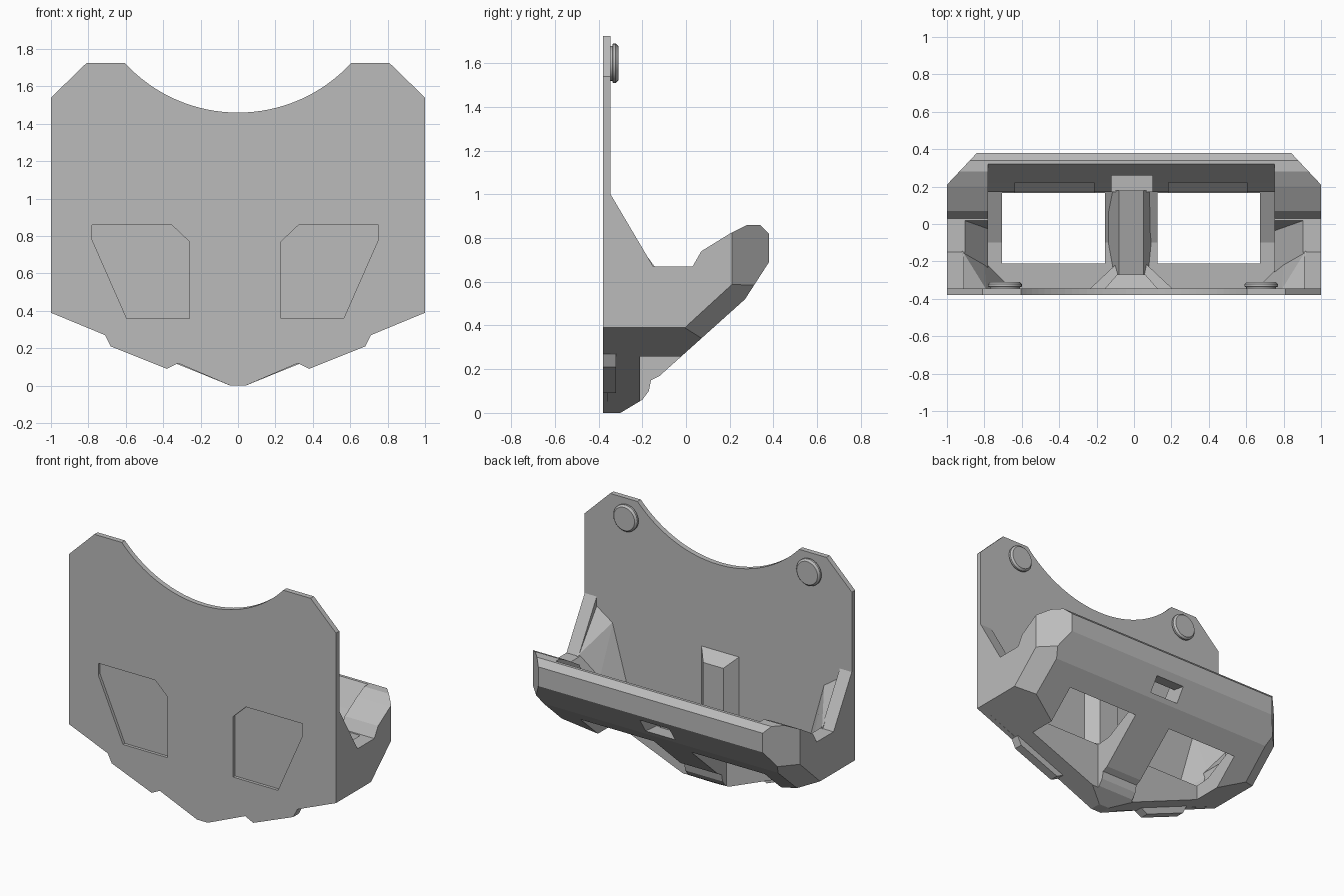
import bpy, bmesh, math
from mathutils import Vector

cube = bpy.data.objects.get("Cube")
if cube:
    bpy.data.objects.remove(cube, do_unlink=True)

grey = bpy.data.materials.new("plain_grey")
grey.use_nodes = True
grey.diffuse_color = (0.5, 0.5, 0.5, 1)
grey.node_tree.nodes["Principled BSDF"].inputs["Base Color"].default_value = (0.5, 0.5, 0.5, 1)


def finish(name, bm):
    bmesh.ops.recalc_face_normals(bm, faces=bm.faces[:])
    me = bpy.data.meshes.new(name)
    bm.to_mesh(me)
    bm.free()
    me.materials.append(grey)
    ob = bpy.data.objects.new(name, me)
    bpy.context.collection.objects.link(ob)
    return ob


def loft(name, a, b, planes=()):
    """Solid between two matching 3D outlines, optionally trimmed by planes."""
    bm = bmesh.new()
    va = [bm.verts.new(p) for p in a]
    vb = [bm.verts.new(p) for p in b]
    bm.faces.new(va)
    bm.faces.new(vb[::-1])
    n = len(va)
    for i in range(n):
        j = (i + 1) % n
        bm.faces.new((va[i], vb[i], vb[j], va[j]))
    for co, no in planes:
        geom = bm.verts[:] + bm.edges[:] + bm.faces[:]
        cut = bmesh.ops.bisect_plane(bm, geom=geom, plane_co=co, plane_no=no, clear_outer=True)
        edges = [e for e in cut["geom_cut"] if isinstance(e, bmesh.types.BMEdge)]
        bmesh.ops.holes_fill(bm, edges=edges, sides=0)
    return finish(name, bm)


def prism_x(name, yz, x0, x1, planes=()):
    return loft(name, [(x0, y, z) for y, z in yz], [(x1, y, z) for y, z in yz], planes)


def prism_y(name, xz, y0, y1):
    return loft(name, [(x, y0, z) for x, z in xz], [(x, y1, z) for x, z in xz])


def box(name, x0, x1, y0, y1, z0, z1):
    return prism_x(name, [(y0, z0), (y1, z0), (y1, z1), (y0, z1)], x0, x1)


def hull(name, pts):
    bm = bmesh.new()
    for p in pts:
        bm.verts.new(p)
    bmesh.ops.convex_hull(bm, input=bm.verts[:])
    return finish(name, bm)


def boolean(ob, tool, op="DIFFERENCE"):
    mod = ob.modifiers.new("cut", "BOOLEAN")
    mod.operation, mod.solver, mod.object = op, "EXACT", tool
    with bpy.context.temp_override(object=ob, active_object=ob, selected_objects=[ob]):
        bpy.ops.object.modifier_apply(modifier=mod.name)
    bpy.data.objects.remove(tool, do_unlink=True)


SHIFT = -0.015   # inner features sit slightly off centre

# Upright plate with a scooped top and stepped V-shaped bottom
RADIUS, SPAN, STEPS = 0.823, 0.826, 32
half = [(0.04, 0), (0.32, 0.12), (0.38, 0.09), (0.68, 0.21), (0.71, 0.27),
        (1, 0.39), (1, 1.54), (0.81, 1.725), (0.605, 1.725)]
arc = []
for i in range(1, STEPS):
    t = SPAN - 2 * SPAN * i / STEPS
    arc.append((RADIUS * math.sin(t), 2.283 - RADIUS * math.cos(t)))
plate = prism_y("back_plate", half + arc + [(-x, z) for x, z in half[::-1]], -0.38, -0.345)

window = [(0.245, 0.77), (0.34, 0.86), (0.765, 0.86), (0.765, 0.78), (0.58, 0.36), (0.245, 0.36)]
for s in (1, -1):
    boolean(plate, prism_y("window_cutter", [(s * x + SHIFT, z) for x, z in window], -0.5, -0.2))

# Cradle: side profile crossed with the V-shaped underside
side = [(-0.36, 1.02), (-0.345, 1.0), (-0.15, 0.67), (0.03, 0.67), (0.07, 0.74), (0.2, 0.82),
        (0.28, 0.86), (0.34, 0.86), (0.38, 0.82), (0.38, 0.69), (0.27, 0.52), (-0.12, 0.17),
        (-0.16, 0.15), (-0.17, 0.1), (-0.2, 0.06), (-0.3, 0), (-0.36, 0)]
trims = []
for s in (1, -1):
    trims.append((Vector((s, 0.21, 0.6)), Vector((s * 0.17, 0.16, 0)).normalized()))
    trims.append((Vector((s, 0, 0.395)), Vector((s * 0.6, 0.55, -0.6)).normalized()))
cradle = prism_x("cradle", side, -1, 1, trims)
vee = [(-0.04, 0), (0.04, 0), (1.2, 0.471), (1.2, 1.5), (-1.2, 1.5), (-1.2, 0.471)]
boolean(cradle, prism_y("vee_tool", vee, -0.6, 0.6), "INTERSECT")

# Hollow interior
cavity = [(-0.345, 0.36), (-0.1, 0.38), (0.17, 0.52), (0.17, 0.64), (0.22, 0.71),
          (0.32, 0.86), (0.32, 1.2), (-0.345, 1.2)]
boolean(cradle, prism_x("cavity_cutter", cavity, -0.765 + SHIFT, 0.765 + SHIFT))
low = [(-0.74, -0.345, 0.45), (0.74, -0.345, 0.45), (0.74, -0.04, 0.45), (-0.74, -0.04, 0.45)]
high = [(-0.91, -0.345, 0.68), (0.91, -0.345, 0.68), (0.91, 0.02, 0.68), (-0.91, 0.02, 0.68)]
boolean(cradle, loft("wall_cutter", low, high))
boolean(cradle, box("upper_wall_cutter", -0.91, 0.91, -0.345, 0.02, 0.675, 1.3))

# Floor openings and finger recesses under the lip
recess = [(0.1, 0.47), (0.17, 0.47), (0.27, 0.58), (0.27, 0.61), (0.22, 0.72), (0.1, 0.72)]
for s in (1, -1):
    xs = sorted((s * 0.14 + SHIFT, s * 0.69 + SHIFT))
    boolean(cradle, box("floor_cutter", xs[0], xs[1], -0.21, 0.165, -0.2, 0.7))
    xs = sorted((s * 0.2 + SHIFT, s * 0.62 + SHIFT))
    boolean(cradle, prism_x("recess_cutter", recess, xs[0], xs[1]))

# Slot through the middle of the lip
slot = [(0.1, 0.54), (0.17, 0.54), (0.45, 0.56), (0.45, 0.63), (0.26, 0.66), (0.26, 0.8), (0.1, 0.8)]
boolean(cradle, prism_x("slot_cutter", slot, -0.12, 0.1))

# Central rib, its foot and the post on the plate
rib_a = [(-0.155, -0.28, 0.25), (0.125, -0.28, 0.25), (0.05, -0.28, 0.42), (-0.08, -0.28, 0.42)]
rib_b = [(-0.155, 0.18, 0.48), (0.125, 0.18, 0.48), (0.05, 0.18, 0.56), (-0.08, 0.18, 0.56)]
loft("centre_rib", rib_a, rib_b)
loft("rib_foot",
     [(-0.24, -0.35, 0.3), (0.21, -0.35, 0.3), (0.21, -0.35, 0.42), (-0.24, -0.35, 0.42)],
     [(-0.08, -0.2, 0.3), (0.05, -0.2, 0.3), (0.05, -0.2, 0.4), (-0.08, -0.2, 0.4)])
loft("plate_post",
     [(-0.16, -0.35, 0.3), (0.13, -0.35, 0.3), (0.13, -0.35, 0.88), (-0.16, -0.35, 0.88)],
     [(-0.09, -0.27, 0.3), (0.06, -0.27, 0.3), (0.06, -0.27, 0.81), (-0.09, -0.27, 0.81)])

for s, word in ((1, "left"), (-1, "right")):
    # Corner gussets between side wall and plate
    pts = [(0.92, -0.35, 0.95), (0.79, -0.35, 0.86), (0.65, -0.35, 0.36), (0.8, -0.2, 0.48),
           (0.92, -0.14, 0.665), (0.92, -0.14, 0.4), (0.92, -0.35, 0.4)]
    hull(word + "_gusset", [(s * x, y, z) for x, y, z in pts])

    # Small pads under the bottom edge
    pad = [(0.32, 0.12), (0.38, 0.09), (0.68, 0.21), (0.71, 0.27), (0.66, 0.29), (0.36, 0.17)]
    prism_y(word + "_bottom_pad", [(s * x, z) for x, z in pad], -0.36, -0.32)

    # Round buttons near the top corners: narrow neck, rounded cap
    bm = bmesh.new()
    rings = []
    for r, y in ((0.08, -0.35), (0.08, -0.337), (0.09, -0.335), (0.09, -0.322), (0.078, -0.31)):
        ring = []
        for i in range(32):
            t = math.tau * i / 32
            ring.append(bm.verts.new((s * 0.685 + r * math.cos(t) - 0.005, y, 1.6 + r * math.sin(t))))
        rings.append(ring)
    for a, b in zip(rings, rings[1:]):
        for i in range(32):
            j = (i + 1) % 32
            bm.faces.new((a[i], a[j], b[j], b[i]))
    bm.faces.new(rings[0])
    bm.faces.new(rings[-1])
    button = finish(word + "_button", bm)
    bpy.ops.object.select_all(action="DESELECT")
    button.select_set(True)
    bpy.context.view_layer.objects.active = button
    bpy.ops.object.shade_smooth_by_angle(angle=math.radians(30))
